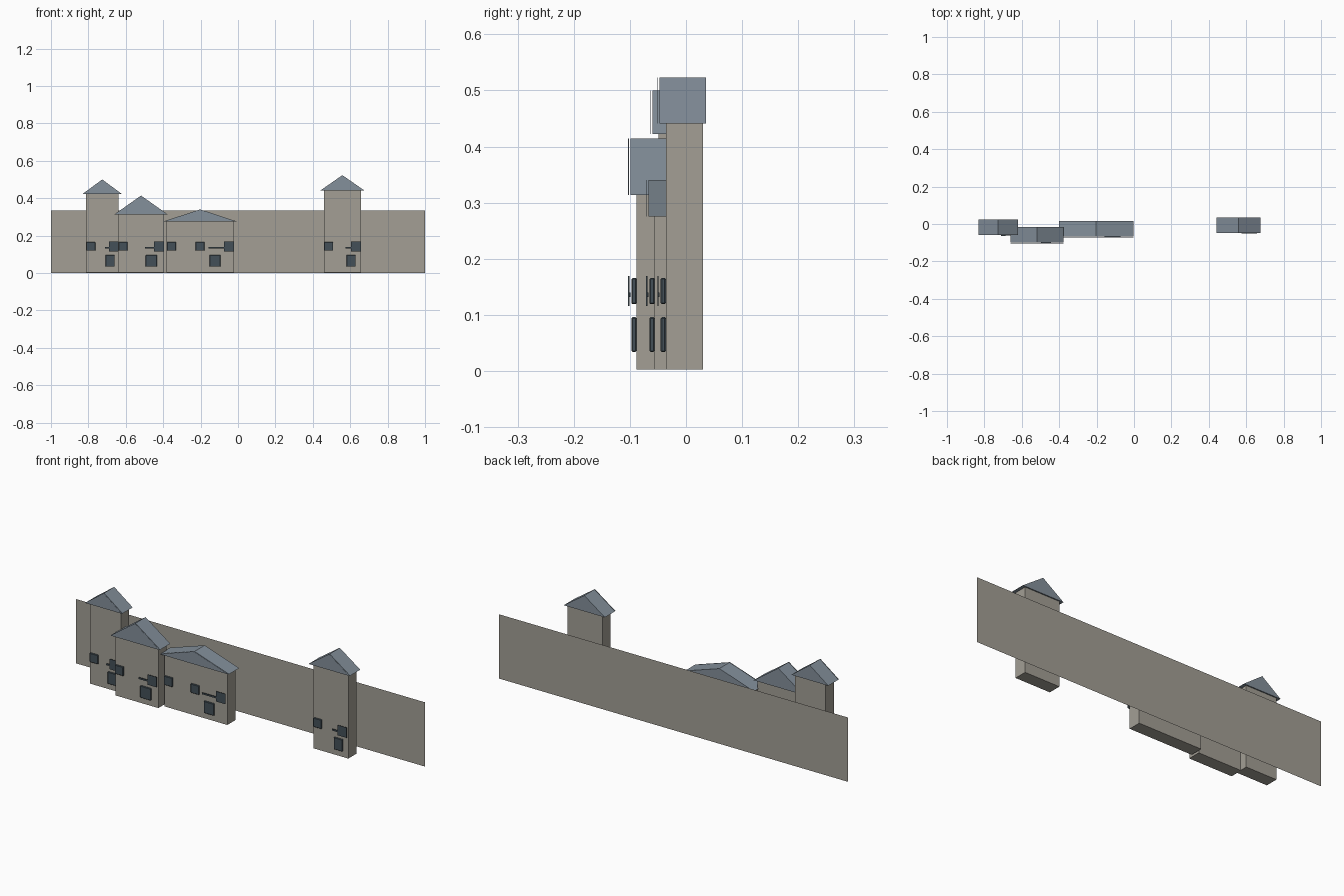
import bpy, bmesh

if "Cube" in bpy.data.objects:
    bpy.data.objects.remove(bpy.data.objects["Cube"])


def material(name, rgb):
    m = bpy.data.materials.new(name)
    lin = [(c / 255 / 12.92 if c < 11 else ((c / 255 + 0.055) / 1.055) ** 2.4) for c in rgb]
    m.diffuse_color = (*lin, 1)
    m.use_nodes = True
    m.node_tree.nodes["Principled BSDF"].inputs["Base Color"].default_value = m.diffuse_color
    return m


STONE = material("warm_grey_stone", (163, 159, 149))
SLATE = material("blue_grey_slate", (132, 144, 155))
GLASS = material("dark_blue_grey", (68, 80, 88))


def finish(name, bm, mat):
    bmesh.ops.recalc_face_normals(bm, faces=bm.faces)
    mesh = bpy.data.meshes.new(name)
    bm.to_mesh(mesh)
    bm.free()
    mesh.materials.append(mat)
    ob = bpy.data.objects.new(name, mesh)
    bpy.context.collection.objects.link(ob)
    return ob


def box(name, x, y, z, mat, chamfer=0):
    """Box from (min, max) pairs, optionally with chamfered edges."""
    bm = bmesh.new()
    bmesh.ops.create_cube(bm, size=1)
    for v in bm.verts:
        v.co = [lo + (c + 0.5) * (hi - lo) for c, (lo, hi) in zip(v.co, (x, y, z))]
    if chamfer:
        bmesh.ops.bevel(bm, geom=bm.edges[:], offset=chamfer, segments=1, affect='EDGES')
    return finish(name, bm, mat)


def gable(name, x, y, z, mat):
    """Triangular prism with its ridge running front to back."""
    bm = bmesh.new()
    mid = (x[0] + x[1]) / 2
    face = bm.faces.new([bm.verts.new((px, y[0], pz))
                         for px, pz in ((x[0], z[0]), (x[1], z[0]), (mid, z[1]))])
    ext = bmesh.ops.extrude_face_region(bm, geom=[face], use_keep_orig=True)
    for v in ext["geom"]:
        if isinstance(v, bmesh.types.BMVert):
            v.co.y = y[1]
    return finish(name, bm, mat)


# Long single-sheet back wall
bm = bmesh.new()
bm.faces.new([bm.verts.new(p) for p in ((-1, 0.103, 0), (1, 0.103, 0),
                                        (1, 0.103, 0.333), (-1, 0.103, 0.333))])
finish("back_wall", bm, STONE)


def house(tag, x0, x1, front, eave, ridge, door, bar, windows):
    # Body and overhanging roof with a thin gable board
    box(tag + "_body", (x0, x1), (front, front + 0.066), (0.003, eave), STONE)
    rx, rf = (x0 - 0.019, x1 + 0.018), front - 0.011
    gable(tag + "_roof", rx, (rf, rf + 0.083), (eave, ridge), SLATE)
    gable(tag + "_gable_board", rx, (rf - 0.004, rf - 0.003), (eave, ridge), SLATE)
    # Chamfered windows and door standing proud of the front
    py = (front - 0.009, front)
    for i, wx in enumerate(windows):
        box(f"{tag}_window_{i + 1}", (wx, wx + 0.048), py, (0.119, 0.166), GLASS, 0.002)
    box(tag + "_door", door, py, (0.034, 0.096), GLASS, 0.002)
    # Hanging sign: horizontal bar and thin board
    sy = front - 0.014
    box(tag + "_sign_bar", (bar, x1 - 0.05), (sy - 0.001, sy + 0.003), (0.132, 0.140), GLASS)
    box(tag + "_sign_board", (x1 - 0.053, x1), (sy - 0.001, sy + 0.001), (0.116, 0.169), GLASS)


house("left_tower", -0.813, -0.638, -0.049, 0.422, 0.500,
      (-0.708, -0.659), -0.712, [-0.811])
house("forward_house", -0.641, -0.395, -0.088, 0.314, 0.414,
      (-0.494, -0.433), -0.497, [-0.639])
house("wide_house", -0.382, -0.022, -0.056, 0.275, 0.340,
      (-0.152, -0.093), -0.158, [-0.380, -0.227])
house("right_tower", 0.459, 0.658, -0.036, 0.441, 0.523,
      (0.580, 0.629), 0.575, [0.461])
